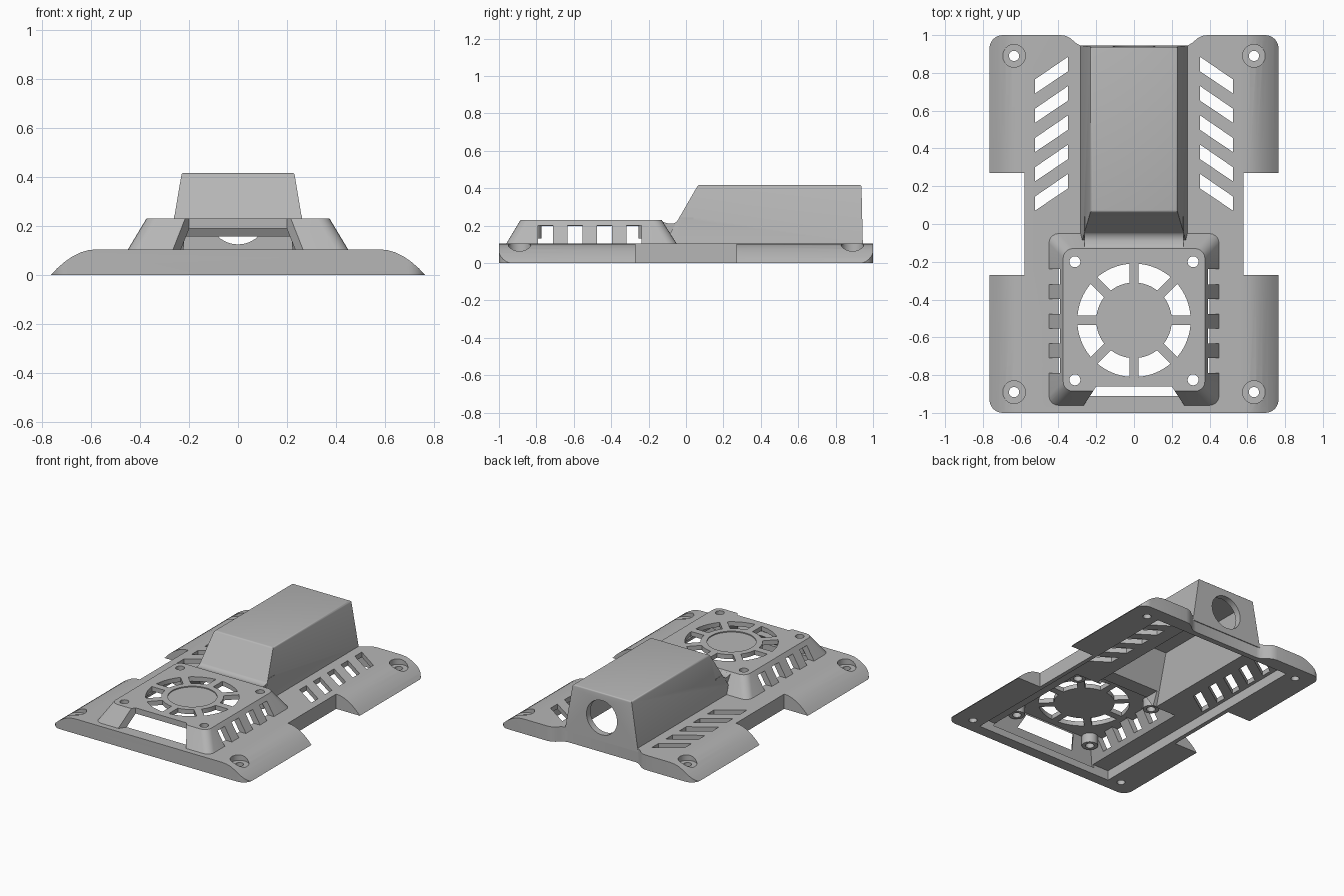
import bpy, bmesh, math
from mathutils import Vector

if "Cube" in bpy.data.objects:
    bpy.data.objects.remove(bpy.data.objects["Cube"], do_unlink=True)

grey = bpy.data.materials.new("plain_grey")
grey.use_nodes = True
grey.diffuse_color = (0.47, 0.47, 0.47, 1)
grey.node_tree.nodes["Principled BSDF"].inputs["Base Color"].default_value = grey.diffuse_color


def finish(name, bm):
    bmesh.ops.recalc_face_normals(bm, faces=bm.faces)
    mesh = bpy.data.meshes.new(name)
    bm.to_mesh(mesh)
    bm.free()
    mesh.materials.append(grey)
    ob = bpy.data.objects.new(name, mesh)
    bpy.context.collection.objects.link(ob)
    return ob


def prism(name, points, axis, a, b):
    """Extrude a 2D outline along an axis from a to b."""
    place = {"x": lambda p, t: (t, p[0], p[1]),
             "y": lambda p, t: (p[0], t, p[1]),
             "z": lambda p, t: (p[0], p[1], t)}[axis]
    bm = bmesh.new()
    low = [bm.verts.new(place(p, a)) for p in points]
    high = [bm.verts.new(place(p, b)) for p in points]
    bm.faces.new(low)
    bm.faces.new(high)
    for i in range(len(points)):
        j = (i + 1) % len(points)
        bm.faces.new((low[i], low[j], high[j], high[i]))
    return finish(name, bm)


def frustum(name, low, z0, high, z1, bevel=0.0, rim=0.0):
    """Tapered box; low and high are (half width, y min, y max)."""
    bm = bmesh.new()
    rings = []
    for (hx, y0, y1), z in ((low, z0), (high, z1)):
        rings.append([bm.verts.new((x, y, z)) for x, y in
                      ((-hx, y0), (hx, y0), (hx, y1), (-hx, y1))])
    bm.faces.new(rings[0])
    bm.faces.new(rings[1])
    for i in range(4):
        j = (i + 1) % 4
        bm.faces.new((rings[0][i], rings[0][j], rings[1][j], rings[1][i]))
    bmesh.ops.recalc_face_normals(bm, faces=bm.faces)
    if bevel:
        edges = [e for e in bm.edges if abs(e.verts[0].co.z - e.verts[1].co.z) > 0.01]
        bmesh.ops.bevel(bm, geom=edges, offset=bevel, segments=5, profile=0.5, affect="EDGES")
    if rim:
        edges = [e for e in bm.edges if min(v.co.z for v in e.verts) > z1 - 0.001]
        bmesh.ops.bevel(bm, geom=edges, offset=rim, segments=3, profile=0.5, affect="EDGES")
    return finish(name, bm)


def arc(cx, cy, r, start, end, n):
    step = math.radians(end - start) / n
    return [(cx + r * math.cos(math.radians(start) + i * step),
             cy + r * math.sin(math.radians(start) + i * step)) for i in range(n + 1)]


def disc(name, x, y, r, z0, z1):
    return prism(name, arc(x, y, r, 0, 360, 40)[:-1], "z", z0, z1)


def combine(target, tool, operation="DIFFERENCE"):
    mod = target.modifiers.new("combine", "BOOLEAN")
    mod.operation = operation
    mod.solver = "EXACT"
    mod.object = tool
    bpy.context.view_layer.objects.active = target
    bpy.ops.object.modifier_apply(modifier=mod.name)
    bpy.data.objects.remove(tool, do_unlink=True)


def mirrored(half):
    return half + [(-x, y) for x, y in reversed(half)]


# Base plate: rounded side profile trimmed to the notched outline
side = [(0.765, -0.0), (0.74, 0.027), (0.71, 0.053), (0.68, 0.074),
        (0.645, 0.092), (0.61, 0.102), (0.57, 0.105)]
shell = prism("case_shell", mirrored(side), "y", -1.1, 1.1)
outline = [(0.26, 0.94), (0.285, 0.945), (0.31, 0.96), (0.335, 0.982), (0.36, 0.996), (0.39, 1.0)]
outline += arc(0.695, 0.93, 0.07, 90, 0, 8)
outline += [(0.765, 0.27), (0.58, 0.27), (0.58, -0.27), (0.765, -0.27)]
outline += arc(0.695, -0.93, 0.07, 0, -90, 8)
combine(shell, prism("outline", mirrored(outline), "z", -0.2, 0.3), "INTERSECT")

# Fan housing, tall duct and the curved neck between them
combine(shell, frustum("fan_housing", (0.465, -0.975, -0.035), 0.08,
                       (0.375, -0.885, -0.13), 0.23, bevel=0.045), "UNION")
combine(shell, frustum("duct", (0.287, -0.13, 0.946), 0.08,
                       (0.23, 0.065, 0.938), 0.418, rim=0.01), "UNION")
neck = [(-0.18, 0.09), (-0.18, 0.226), (-0.135, 0.226), (-0.115, 0.217), (-0.09, 0.21),
        (-0.07, 0.21), (-0.05, 0.22), (-0.03, 0.243), (0.04, 0.243), (0.04, 0.09)]
combine(shell, prism("neck", neck, "x", -0.262, 0.262), "UNION")

# Hollow interior
combine(shell, frustum("base_cavity", (0.55, -0.921, 0.9), -0.1, (0.55, -0.921, 0.9), 0.07))
combine(shell, frustum("fan_cavity", (0.432, -0.944, -0.068), 0.05, (0.343, -0.855, -0.16), 0.198))
combine(shell, frustum("duct_cavity", (0.255, -0.08, 0.9), 0.05, (0.203, 0.085, 0.895), 0.39))
combine(shell, frustum("neck_cavity", (0.225, -0.25, 0.2), 0.04, (0.22, -0.25, 0.2), 0.158))

# Round cable opening in the back of the duct
combine(shell, prism("cable_hole", arc(0, 0.245, 0.12, 0, 360, 40)[:-1], "y", 0.8, 1.1))

# Open front of the fan housing
mouth = [(0.2, -0.86), (0.27, -0.967)]
combine(shell, prism("front_mouth", mirrored(mouth), "z", 0.104, 0.195))
combine(shell, prism("front_mouth_top", mirrored(mouth), "z", 0.19, 0.3))

for s in (-1, 1):
    # Slots in the housing sides
    for i in range(4):
        y = -0.79 + i * 0.157
        slot = [(s * 0.33, y), (s * 0.455, y), (s * 0.455, y + 0.08), (s * 0.33, y + 0.08)]
        combine(shell, prism("side_slot", slot, "z", 0.104, 0.2))
    # Slanted vents beside the duct
    for i in range(5):
        y = 0.885 - i * 0.155
        vent = [(s * 0.35, y), (s * 0.525, y - 0.12), (s * 0.525, y - 0.195), (s * 0.35, y - 0.077)]
        combine(shell, prism("slanted_vent", vent, "z", 0.0, 0.2))
    for y in (-0.89, 0.89):
        # Recessed corner screw holes
        combine(shell, disc("screw_recess", s * 0.635, y, 0.06, 0.065, 0.2))
        combine(shell, disc("screw_hole", s * 0.635, y, 0.027, -0.1, 0.2))
    for y in (-0.825, -0.2):
        # Fan mounting bosses
        combine(shell, disc("fan_boss", s * 0.313, y, 0.053, 0.13, 0.215), "UNION")
        combine(shell, disc("fan_screw_hole", s * 0.313, y, 0.029, 0.0, 0.3))

# Fan grille: eight openings between straight spokes, with a shallow hub ring
for i in range(8):
    sector = []
    for r, flip in ((0.2, 1), (0.3, -1)):
        gap = math.degrees(math.asin(0.025 / r))
        sector += arc(0, -0.51, r, i * 45 + gap, i * 45 + 45 - gap, 8)[::flip]
    combine(shell, prism("grille_opening", sector, "z", 0.12, 0.3))
combine(shell, disc("hub_recess", 0, -0.51, 0.158, 0.223, 0.3))

# Smooth curved areas, keep edges crisp
bpy.ops.object.select_all(action="DESELECT")
shell.select_set(True)
bpy.context.view_layer.objects.active = shell
bpy.ops.object.shade_smooth_by_angle(angle=math.radians(30))
